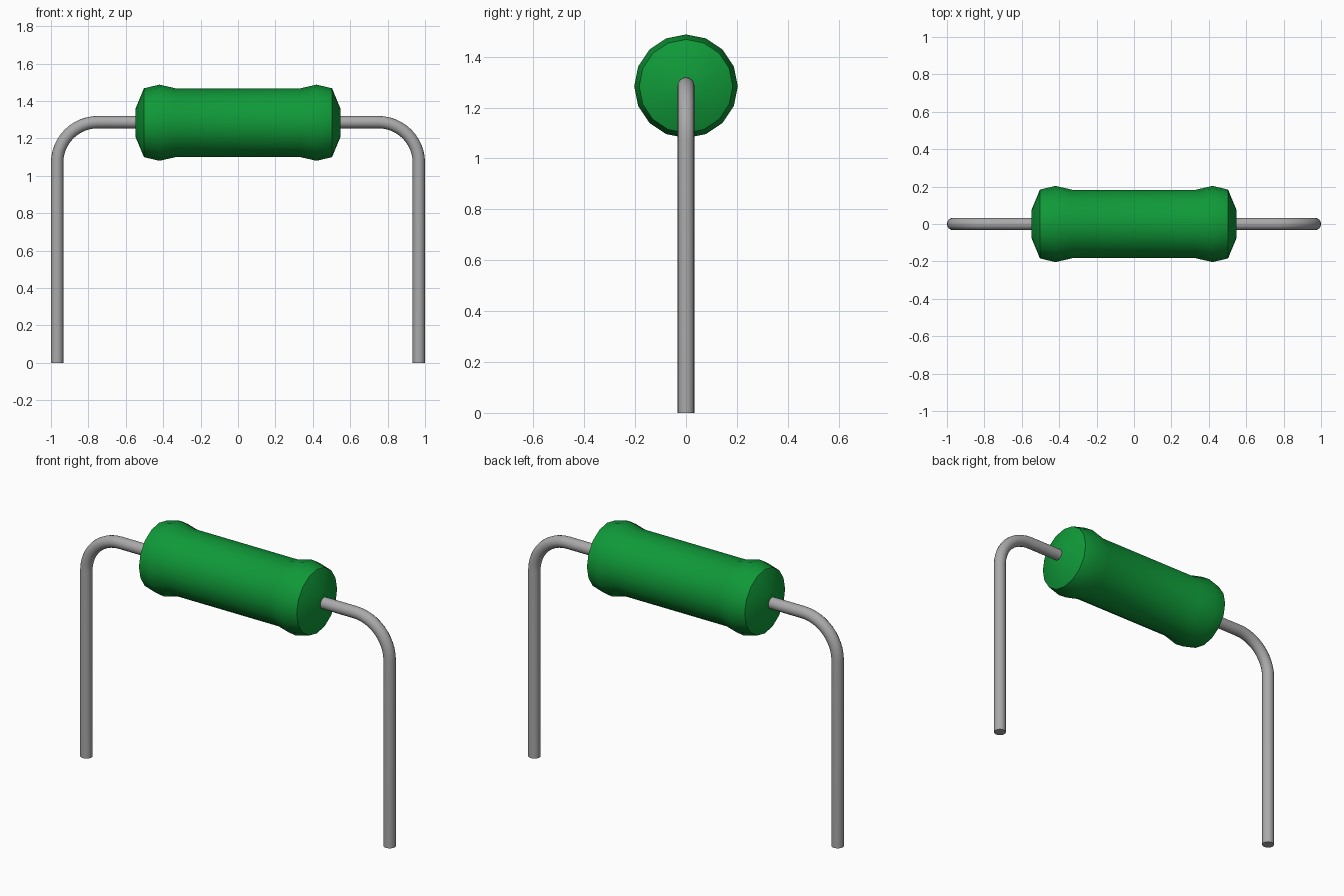
import bpy
import bmesh
import math
from mathutils import Matrix, Vector

cube = bpy.data.objects.get("Cube")
if cube:
    bpy.data.objects.remove(cube, do_unlink=True)

AXIS_Z = 1.284      # height of the body's axis
WIRE_R = 0.033
LEG_X = 0.967
BEND_R = 0.217


def material(name, rgb):
    mat = bpy.data.materials.new(name)
    mat.use_nodes = True
    mat.diffuse_color = (*rgb, 1)
    mat.node_tree.nodes["Principled BSDF"].inputs["Base Color"].default_value = (*rgb, 1)
    return mat


def sweep(name, rings, sides, mat):
    """Join circular rings given as (centre, direction, radius) into a capped tube."""
    bm = bmesh.new()
    loops = []
    for centre, direction, radius in rings:
        d = Vector(direction).normalized()
        side = Vector((0, 1, 0))
        up = d.cross(side)
        loops.append([bm.verts.new(Vector(centre)
                      + side * radius * math.cos(2 * math.pi * i / sides)
                      + up * radius * math.sin(2 * math.pi * i / sides))
                      for i in range(sides)])
    for a, b in zip(loops, loops[1:]):
        for i in range(sides):
            j = (i + 1) % sides
            bm.faces.new((a[i], a[j], b[j], b[i]))
    bm.faces.new(loops[0])
    bm.faces.new(loops[-1])
    bmesh.ops.recalc_face_normals(bm, faces=bm.faces)
    mesh = bpy.data.meshes.new(name)
    bm.to_mesh(mesh)
    bm.free()
    mesh.materials.append(mat)
    obj = bpy.data.objects.new(name, mesh)
    bpy.context.collection.objects.link(obj)
    bpy.ops.object.select_all(action="DESELECT")
    obj.select_set(True)
    bpy.context.view_layer.objects.active = obj
    bpy.ops.object.shade_smooth_by_angle(angle=math.radians(30))
    return obj


green = material("green_coating", (0.005, 0.32, 0.04))
grey = material("grey_metal", (0.40, 0.40, 0.40))

# Body: lathed profile with a bulge near each end and shallow conical caps
half = [(0.33, 0.183), (0.42, 0.2035), (0.503, 0.184), (0.548, 0.075)]
profile = [(-x, r) for x, r in reversed(half)] + half
sweep("body", [((x, 0, AXIS_Z), (1, 0, 0), r) for x, r in profile], 16, green)

# Wire leads: out of the body, round a quarter bend, down to the ground
for name, s in (("left_lead", 1), ("right_lead", -1)):
    rings = [((s * 0.5, 0, AXIS_Z + 0.003), (s, 0, 0), WIRE_R)]
    for k in range(13):
        a = math.pi / 2 * k / 12
        centre = (s * (LEG_X - BEND_R + BEND_R * math.sin(a)), 0,
                  AXIS_Z + 0.003 - BEND_R + BEND_R * math.cos(a))
        rings.append((centre, (s * math.cos(a), 0, -math.sin(a)), WIRE_R))
    rings.append(((s * LEG_X, 0, 0), (0, 0, -1), WIRE_R))
    sweep(name, rings, 16, grey)
